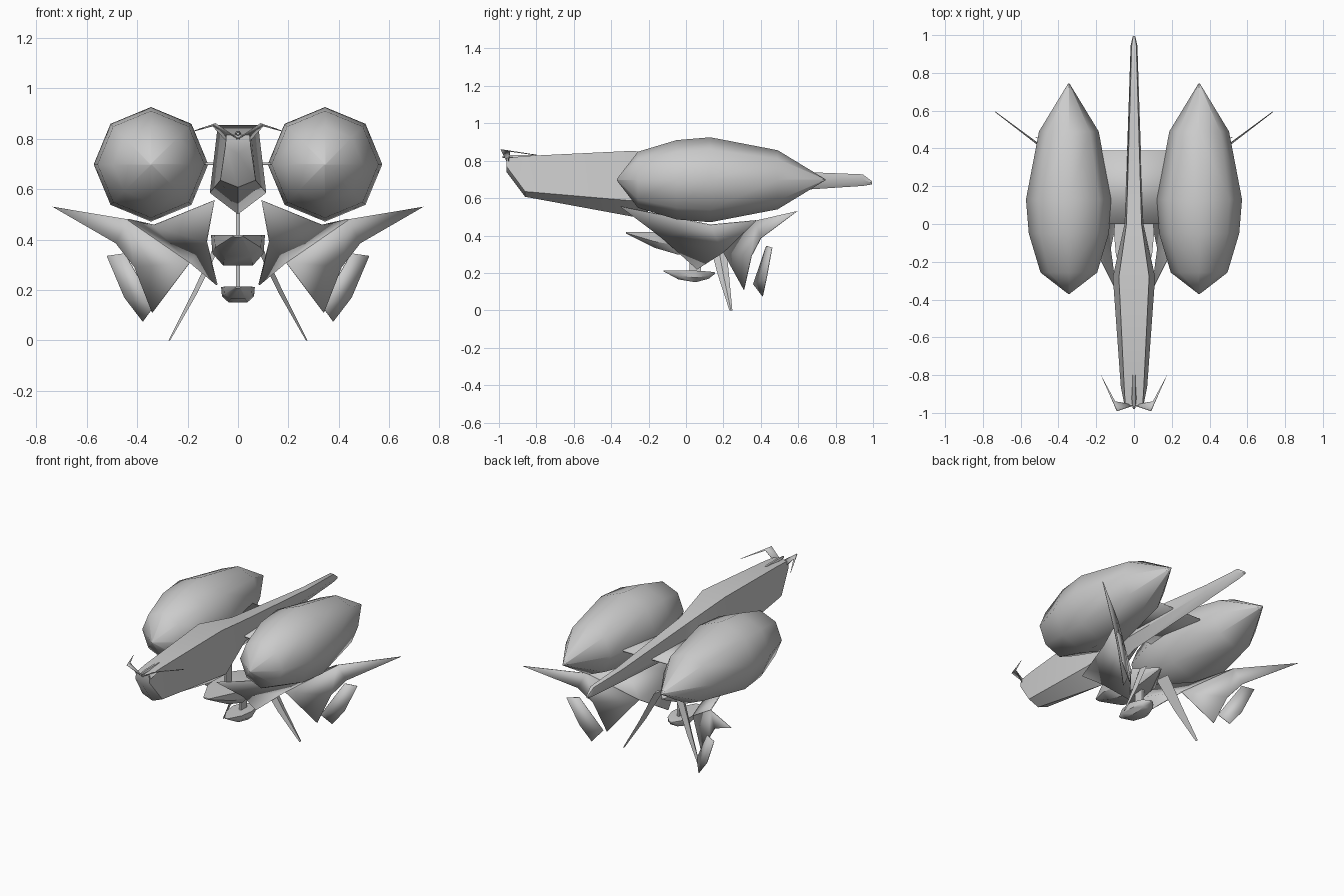
import bpy, math

if "Cube" in bpy.data.objects:
    bpy.data.objects.remove(bpy.data.objects["Cube"])

grey = bpy.data.materials.new("plain grey")
grey.diffuse_color = (0.6, 0.6, 0.6, 1)
grey.use_nodes = True
grey.node_tree.nodes["Principled BSDF"].inputs["Base Color"].default_value = grey.diffuse_color


def make(name, verts, faces, mirror=False, thick=0, angle=40):
    me = bpy.data.meshes.new(name)
    me.from_pydata(verts, [], faces)
    me.materials.append(grey)
    ob = bpy.data.objects.new(name, me)
    bpy.context.collection.objects.link(ob)
    bpy.ops.object.select_all(action='DESELECT')
    bpy.context.view_layer.objects.active = ob
    ob.select_set(True)
    bpy.ops.object.mode_set(mode='EDIT')
    bpy.ops.mesh.select_all(action='SELECT')
    bpy.ops.mesh.normals_make_consistent(inside=False)
    bpy.ops.object.mode_set(mode='OBJECT')
    bpy.ops.object.shade_smooth_by_angle(angle=math.radians(angle))
    if thick:
        s = ob.modifiers.new("thickness", 'SOLIDIFY')
        s.thickness = thick
        s.offset = 0
    if mirror:
        m = ob.modifiers.new("mirror", 'MIRROR')
        m.use_mirror_merge = False
    return ob


def loft(name, rings, **kw):
    """Skin a list of equally sized closed rings and cap both ends."""
    n = len(rings[0])
    verts = [p for r in rings for p in r]
    faces = [(i * n + j, i * n + (j + 1) % n, (i + 1) * n + (j + 1) % n, (i + 1) * n + j)
             for i in range(len(rings) - 1) for j in range(n)]
    faces += [tuple(range(n)), tuple(range((len(rings) - 1) * n, len(rings) * n))]
    return make(name, verts, faces, **kw)


# eight-sided gas balloons
profile = [(-0.37, 0.004), (-0.257, 0.15), (-0.05, 0.212), (0.13, 0.227),
           (0.49, 0.158), (0.745, 0.003)]
loft("balloon", [[(0.345 + r * math.cos(k * math.pi / 4), y, 0.698 + r * math.sin(k * math.pi / 4))
                  for k in range(8)] for y, r in profile], mirror=True, angle=60)

# central hull and tail: y, top half width, top z, side half width, side z, keel z
hull = [(-0.96, 0.046, 0.815, 0.050, 0.77, 0.74),
        (-0.86, 0.052, 0.825, 0.070, 0.635, 0.607),
        (-0.28, 0.080, 0.853, 0.112, 0.585, 0.50),
        (0.0, 0.040, 0.80, 0.050, 0.67, 0.61),
        (0.67, 0.020, 0.738, 0.027, 0.69, 0.647),
        (0.945, 0.012, 0.727, 0.018, 0.70, 0.665),
        (0.995, 0.004, 0.69, 0.006, 0.68, 0.673)]
loft("hull", [[(-a, y, zt), (-b, y, zm), (0, y, zb), (b, y, zm), (a, y, zt)]
              for y, a, zt, b, zm, zb in hull])

# plate joining the balloons
make("balloon_bridge", [(-0.345, 0, 0.70), (0.345, 0, 0.70), (0.345, 0.39, 0.70), (-0.345, 0.39, 0.70)],
     [(0, 1, 2, 3)], thick=0.01)

# nose whiskers and spike
make("nose_fin", [(0.0, -0.96, 0.80), (0.04, -0.95, 0.785), (0.09, -0.99, 0.86),
                  (0.10, -0.94, 0.85), (0.175, -0.80, 0.83)],
     [(0, 1, 3, 2), (2, 3, 4)], mirror=True, thick=0.004)
loft("nose_spike", [[(r * math.cos(k * math.pi / 3), y, 0.82 + r * math.sin(k * math.pi / 3))
                     for k in range(6)] for y, r in [(-0.98, 0.006), (-0.93, 0.012), (-0.8, 0.012)]])

# folded lower wing: front membrane then swept rear sail
A, M, G = (0.095, -0.35, 0.555), (0.335, 0.13, 0.457), (0.437, 0.375, 0.48)
P, H, B = (0.125, -0.13, 0.39), (0.19, 0.20, 0.31), (0.083, 0.06, 0.22)
C, K, L, F = (0.735, 0.594, 0.53), (0.484, 0.40, 0.385), (0.41, 0.35, 0.29), (0.34, 0.31, 0.11)
make("front_wing", [A, M, P, B, H, G], [(0, 1, 2), (2, 1, 4, 3), (1, 5, 4)], mirror=True, thick=0.006)
make("rear_sail", [G, C, K, L, F, H], [(0, 1, 2), (0, 2, 3, 5), (5, 3, 4)], mirror=True, thick=0.004)
make("trailing_flap", [(0.45, 0.43, 0.345), (0.52, 0.46, 0.335), (0.45, 0.43, 0.17),
                       (0.377, 0.41, 0.075), (0.33, 0.36, 0.14)],
     [(0, 1, 2), (0, 2, 4), (4, 2, 3)], mirror=True, thick=0.004)

# slanted legs
loft("leg", [[(x - 0.01 * t, y - c, z), (x + 0.01 * t, y, z), (x, y + c, z)]
             for x, y, z, c, t in [(0.08, 0.165, 0.38, 0.045, 1.2), (0.17, 0.20, 0.19, 0.03, 1),
                                   (0.272, 0.24, 0.0, 0.008, 0.3)]], mirror=True)


# boat-shaped gondolas: y, half width, top z, bottom z
def boat(name, stations):
    rings = []
    for y, w, zt, zb in stations:
        zm = zt - 0.6 * (zt - zb)
        half = [(w, zt), (0.95 * w, zm), (0.55 * w, zb)]
        rings.append([(x, y, z) for x, z in half] + [(-x, y, z) for x, z in half[::-1]])
    loft(name, rings)


boat("upper_gondola", [(-0.32, 0.02, 0.418, 0.41), (-0.17, 0.095, 0.418, 0.335),
                       (-0.04, 0.107, 0.418, 0.297), (0.09, 0.09, 0.41, 0.31), (0.235, 0.01, 0.385, 0.375)])
boat("lower_gondola", [(-0.12, 0.012, 0.213, 0.208), (-0.04, 0.055, 0.213, 0.165),
                       (0.05, 0.067, 0.212, 0.15), (0.12, 0.045, 0.208, 0.168), (0.155, 0.01, 0.203, 0.195)])

# struts hanging the gondolas under the hull
for name, y, z0, z1 in (("upper_strut", -0.1, 0.40, 0.58), ("lower_strut", 0.05, 0.19, 0.32)):
    loft(name, [[(-0.008, y - 0.03, z), (0.008, y - 0.03, z), (0.008, y + 0.03, z), (-0.008, y + 0.03, z)]
                for z in (z0, z1)])
